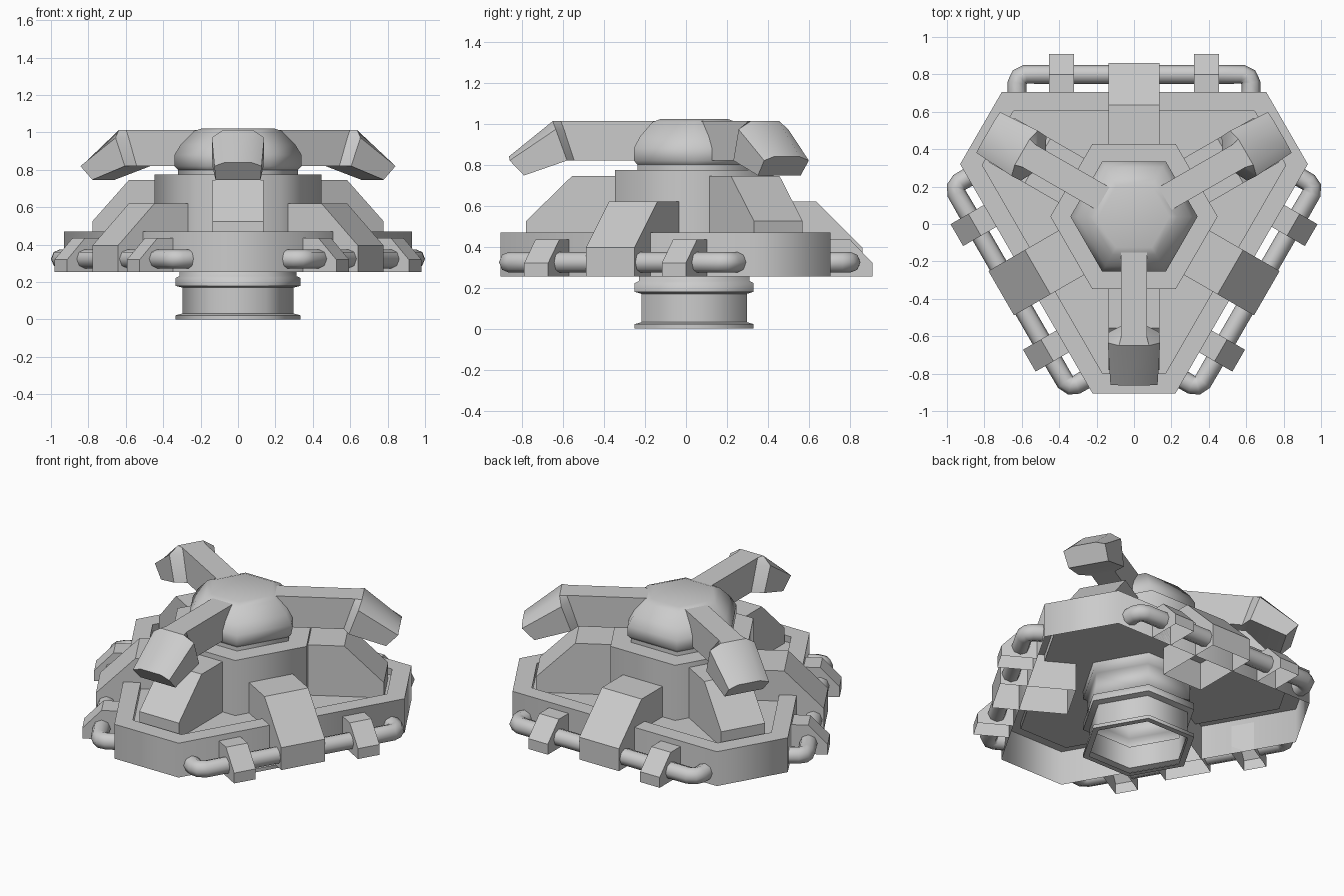
import bpy, bmesh, math
from math import cos, sin, radians

if "Cube" in bpy.data.objects:
    bpy.data.objects.remove(bpy.data.objects["Cube"])

CY = 0.04                      # centre of the three-fold symmetry
SHORT = (-90, 30, 150)         # directions of the short sides (arms)
LONG = (90, -30, 210)          # directions of the long sides (braces, pipes)


def place(a, r, t, z):
    """Radial, tangential and height coordinates to world space."""
    a = radians(a)
    return (cos(a) * r - sin(a) * t, CY + sin(a) * r + cos(a) * t, z)


def loft(name, loops, cap0=True, cap1=True, skip_last=False, smooth=None):
    """Skin a series of closed loops with equal point counts."""
    bm = bmesh.new()
    rows = [[bm.verts.new(p) for p in lp] for lp in loops]
    n = len(rows[0])
    for a, b in zip(rows, rows[1:]):
        for i in range(n - 1 if skip_last else n):
            j = (i + 1) % n
            bm.faces.new((a[i], a[j], b[j], b[i]))
    if cap0:
        bm.faces.new(rows[0][::-1])
    if cap1:
        bm.faces.new(rows[-1])
    bmesh.ops.recalc_face_normals(bm, faces=bm.faces)
    me = bpy.data.meshes.new(name)
    bm.to_mesh(me)
    bm.free()
    ob = bpy.data.objects.new(name, me)
    bpy.context.collection.objects.link(ob)
    if smooth:
        shade(ob, smooth)
    return ob


def shade(ob, angle):
    bpy.ops.object.select_all(action='DESELECT')
    ob.select_set(True)
    bpy.context.view_layer.objects.active = ob
    bpy.ops.object.shade_smooth_by_angle(angle=radians(angle))


def hex_loop(R, z):
    return [place(60 * k, R, 0, z) for k in range(6)]


def base_loop(d_short, d_long, z):
    """Hexagon with alternating short and long sides."""
    h = (d_long - 0.5 * d_short) / cos(radians(30))
    return [place(a, d_short, s * h, z) for a in (-90, 30, 150) for s in (-1, 1)]


def prism(name, a, profile, t, w, skip_last=False):
    """Radial profile extruded sideways by +-w around offset t."""
    return loft(name, [[place(a, r, t + s * w, z) for r, z in profile] for s in (-1, 1)],
                skip_last=skip_last)


# Hollow base: outer wall, flat rim and sunken floor, open underneath
loft("base_shell", [base_loop(0.945, 0.665, 0.255), base_loop(0.945, 0.665, 0.47),
                    base_loop(0.84, 0.565, 0.47), base_loop(0.84, 0.565, 0.43)],
     cap0=False, smooth=65)

# Central hexagonal body and collar
loft("body", [hex_loop(0.447, 0.43), hex_loop(0.447, 0.775)], cap0=False, smooth=65)
loft("dome_collar", [hex_loop(0.32, 0.775), hex_loop(0.32, 0.805)], cap0=False,
     cap1=False, smooth=65)

# Smooth six-sided dome with a broad bevel
loft("dome", [hex_loop(R, z) for R, z in
              ((0.32, 0.80), (0.34, 0.82), (0.34, 0.88), (0.305, 0.937),
               (0.235, 1.008), (0.19, 1.022))], cap0=False, smooth=65)

# Neck: hollow tube with three flanges, the top one inside the base
loft("neck", [hex_loop(R, z) for R, z in
              ((0.297, 0.0), (0.335, 0.0), (0.335, 0.022), (0.297, 0.032),
               (0.297, 0.17), (0.335, 0.18), (0.335, 0.222), (0.312, 0.232),
               (0.312, 0.37), (0.335, 0.38), (0.335, 0.43))],
     cap0=False, cap1=False, smooth=65)

# Short sides: sloped blocks with bent arms above
for i, a in enumerate(SHORT):
    prism(f"arm_block_{i}", a, [(0.387, 0.43), (0.387, 0.745), (0.595, 0.745),
                                (0.82, 0.525), (0.82, 0.43)], 0, 0.137, True)

    def section(*pts):
        """Chamfered cross-section from (r, z, half width) points."""
        return ([place(a, r, w, z) for r, z, w in pts] +
                [place(a, r, -w, z) for r, z, w in pts[::-1]])
    # Narrow arm that flares into the wide bent head
    loft(f"arm_{i}", [section((0.19, 0.82, 0.07), (0.19, 0.97, 0.07), (0.19, 1.012, 0.07)),
                      section((0.585, 0.82, 0.07), (0.635, 0.972, 0.07), (0.65, 1.012, 0.07)),
                      section((0.62, 0.82, 0.137), (0.675, 0.972, 0.14), (0.69, 1.012, 0.08)),
                      section((0.83, 0.747, 0.12), (0.9, 0.82, 0.126), (0.903, 0.84, 0.07))],
         smooth=35)

# Long sides: central brace, two clips and pipe lengths between them
for i, a in enumerate(LONG):
    prism(f"brace_{i}", a, [(0.385, 0.255), (0.385, 0.62), (0.595, 0.62),
                            (0.82, 0.395), (0.82, 0.255)], 0, 0.137, True)
    cu = bpy.data.curves.new(f"pipe_{i}", 'CURVE')
    cu.dimensions = '3D'
    cu.bevel_depth = 0.051
    cu.bevel_resolution = 2
    for side in (-1, 1):
        prism(f"clip_{i}_{side}", a, [(0.665, 0.255), (0.665, 0.435), (0.76, 0.435),
                                      (0.87, 0.32), (0.87, 0.255)], side * 0.3875, 0.0675, True)
        bend = [(0.665, 0.625), (0.715, 0.625), (0.745, 0.612), (0.76, 0.58), (0.76, 0.455)]
        for path in (bend, [(0.76, 0.32), (0.76, 0.137)]):
            sp = cu.splines.new('POLY')
            sp.points.add(len(path) - 1)
            for p, (r, t) in zip(sp.points, path):
                p.co = (*place(a, r, side * t, 0.324), 1)
    ob = bpy.data.objects.new(f"pipe_{i}", cu)
    bpy.context.collection.objects.link(ob)
    bpy.ops.object.select_all(action='DESELECT')
    ob.select_set(True)
    bpy.context.view_layer.objects.active = ob
    bpy.ops.object.convert(target='MESH')
    shade(bpy.context.view_layer.objects.active, 50)
